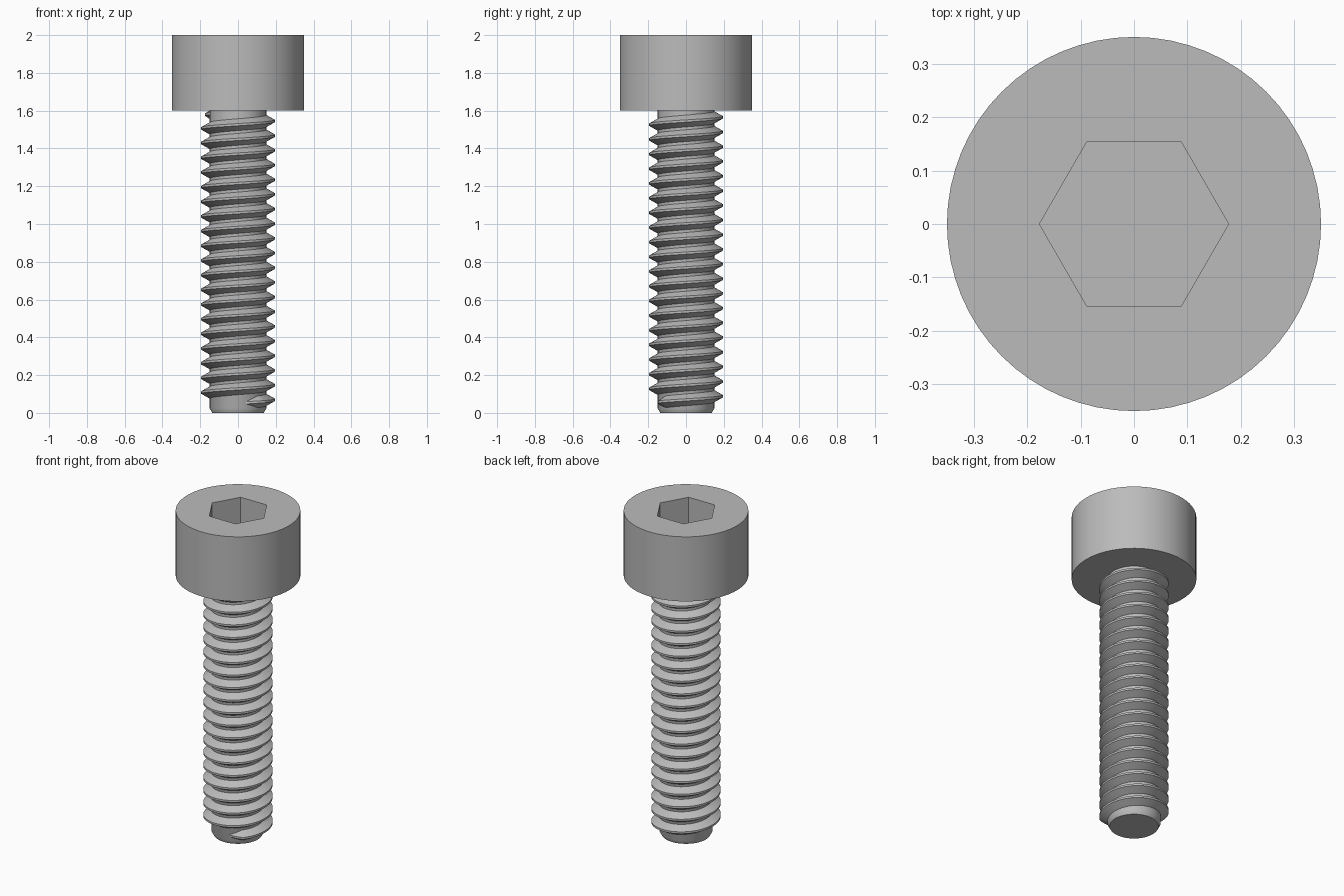
import bpy, bmesh
from math import cos, sin, pi

cube = bpy.data.objects.get("Cube")
if cube:
    bpy.data.objects.remove(cube, do_unlink=True)

steel = bpy.data.materials.new("steel_grey")
steel.use_nodes = True
colour = (0.5, 0.5, 0.5, 1)
steel.diffuse_color = colour
steel.node_tree.nodes["Principled BSDF"].inputs["Base Color"].default_value = colour


def ring(bm, radius, z, sides):
    return [bm.verts.new((radius * cos(2 * pi * i / sides),
                          radius * sin(2 * pi * i / sides), z)) for i in range(sides)]


def bridge(bm, a, b):
    """Join two closed loops with quads."""
    for i in range(len(a)):
        j = (i + 1) % len(a)
        bm.faces.new((a[i], a[j], b[j], b[i]))


def finish(bm, name):
    bmesh.ops.recalc_face_normals(bm, faces=bm.faces)
    mesh = bpy.data.meshes.new(name)
    bm.to_mesh(mesh)
    bm.free()
    mesh.materials.append(steel)
    obj = bpy.data.objects.new(name, mesh)
    bpy.context.collection.objects.link(obj)
    bpy.ops.object.select_all(action="DESELECT")
    obj.select_set(True)
    bpy.context.view_layer.objects.active = obj
    bpy.ops.object.shade_smooth_by_angle(angle=pi / 6)


# Cylindrical head with a hexagonal socket
bm = bmesh.new()
base, rim = ring(bm, 0.35, 1.6, 64), ring(bm, 0.35, 2, 64)
mouth, floor = ring(bm, 0.177, 2, 6), ring(bm, 0.177, 1.8, 6)
bridge(bm, base, rim)
bridge(bm, mouth, floor)
bm.faces.new(base)
bm.faces.new(floor)
border = [e for e in bm.edges if all(v in rim for v in e.verts)
          or all(v in mouth for v in e.verts)]
bmesh.ops.triangle_fill(bm, edges=border, use_beauty=True, normal=(0, 0, 1))
finish(bm, "socket_head")

# Shank core with a chamfered tip
bm = bmesh.new()
loops = [ring(bm, r, z, 64) for r, z in ((0.137, 0), (0.15, 0.025), (0.15, 1.61))]
for a, b in zip(loops, loops[1:]):
    bridge(bm, a, b)
bm.faces.new(loops[0])
bm.faces.new(loops[-1])
finish(bm, "shank_core")

# Right-handed thread that sinks into the core at both ends
PITCH, START, END, RUNOUT = 0.0777, -1.3, 39 * pi + 0.05, 0.5
PROFILE = ((0.147, -0.033), (0.195, -0.006), (0.195, 0.006), (0.147, 0.033))
steps = int((END - START) / (2 * pi) * 64)
bm = bmesh.new()
sections = []
for s in range(steps + 1):
    t = START + (END - START) * s / steps
    sink = 0.046 * (1 - min(1, (t - START) / RUNOUT, (END - t) / RUNOUT))
    z = 0.069 + PITCH * t / (2 * pi)
    sections.append([bm.verts.new(((r - sink) * cos(t), (r - sink) * sin(t), z + h))
                     for r, h in PROFILE])
for a, b in zip(sections, sections[1:]):
    bridge(bm, a, b)
bm.faces.new(sections[0])
bm.faces.new(sections[-1])
finish(bm, "screw_thread")
